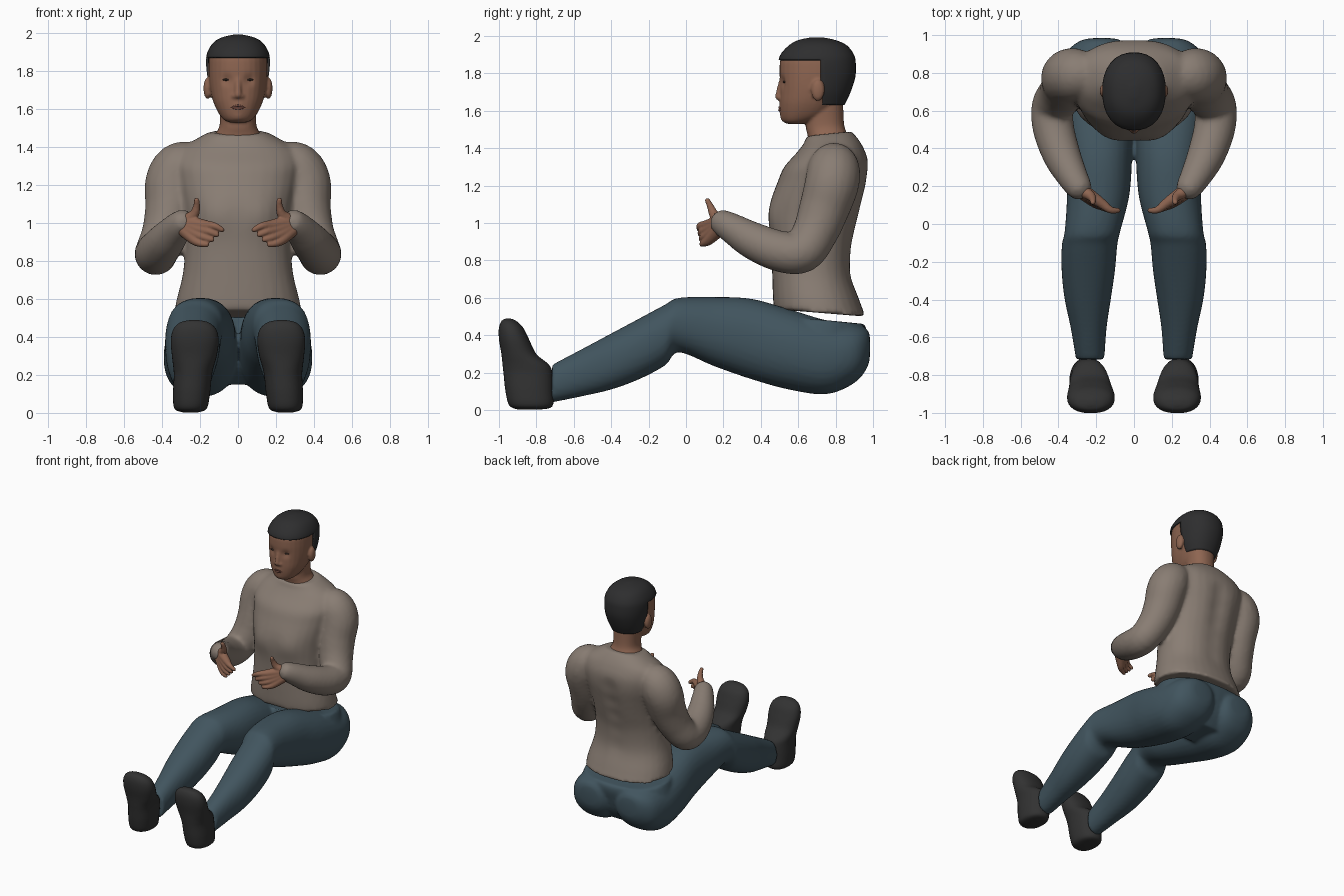
import bpy
import bmesh
from math import cos, sin, pi, exp, radians
from mathutils import Vector, Matrix

if "Cube" in bpy.data.objects:
    bpy.data.objects.remove(bpy.data.objects["Cube"], do_unlink=True)


def material(name, *rgb):
    mat = bpy.data.materials.new(name)
    mat.use_nodes = True
    mat.diffuse_color = (*rgb, 1)
    for node in mat.node_tree.nodes:
        if node.type == "BSDF_PRINCIPLED":
            node.inputs["Base Color"].default_value = (*rgb, 1)
            node.inputs["Roughness"].default_value = 0.8
    return mat


taupe = material("taupe knit", .25, .205, .172)
denim = material("blue denim", .053, .09, .113)
charcoal = material("charcoal shoe", .032, .032, .032)
black = material("black hair", .027, .027, .028)
brown = material("brown skin", .27, .13, .082)
lip_brown = material("lip brown", .17, .07, .052)
dark = material("dark eye", .045, .03, .025)


def spline(rows, sub=5):
    """Catmull-Rom resampling of rows of numbers."""
    rows = [rows[0], *rows, rows[-1]]
    out = []
    for quad in zip(rows, rows[1:], rows[2:], rows[3:]):
        for k in range(sub):
            t = k / sub
            out.append([.5 * (2 * q + (r - p) * t + (2 * p - 5 * q + 4 * r - s) * t * t
                              + (3 * q - p - 3 * r + s) * t ** 3)
                        for p, q, r, s in zip(*quad)])
    return out + [list(rows[-1])]


def skin(bm, frames, power, n=32):
    """Bridge rounded rings, each given by centre and two half axes."""
    rings = []
    for c, u, v in frames:
        ring = []
        for i in range(n):
            a, b = cos(2 * pi * i / n), sin(2 * pi * i / n)
            k = (abs(a) ** power + abs(b) ** power) ** (-1 / power)
            ring.append(bm.verts.new(c + u * a * k + v * b * k))
        rings.append(ring)
    faces = [bm.faces.new(rings[0]), bm.faces.new(rings[-1])]
    for lo, hi in zip(rings, rings[1:]):
        for i in range(n):
            j = (i + 1) % n
            faces.append(bm.faces.new((lo[i], lo[j], hi[j], hi[i])))
    bmesh.ops.recalc_face_normals(bm, faces=faces)


def loft(bm, rows, side=1, power=2.25):
    """Rows: centre x, half width, then y, z of one edge and y, z of the opposite edge."""
    frames = []
    for x, w, y0, z0, y1, z1 in spline(rows):
        a, b = Vector((0, y0, z0)), Vector((0, y1, z1))
        frames.append(((a + b) / 2 + Vector((x * side, 0, 0)), Vector((w, 0, 0)), (b - a) / 2))
    skin(bm, frames, power)


def tube(bm, rows, side=1):
    """Round limb with domed ends. Rows: x, y, z, radius."""
    pts = [(Vector((x * side, y, z)), r) for x, y, z, r in spline(rows)]
    span = pts[-1][0] - pts[0][0]
    axis = min(range(3), key=lambda i: abs(span[i]))
    ref = Vector([float(i == axis) for i in range(3)])
    frames = []
    last = len(pts) - 1
    for i, (p, r) in enumerate(pts):
        t = (pts[min(i + 1, last)][0] - pts[max(i - 1, 0)][0]).normalized()
        u = t.cross(ref).normalized()
        v = t.cross(u)
        domes = {0: (-80, -60, -30, 0), last: (0, 30, 60, 80)}.get(i, (0,))
        for d in domes:
            k = r * cos(radians(d))
            frames.append((p + t * r * sin(radians(d)), u * k, v * k))
    skin(bm, frames, 2, 20)


def blob(bm, centre, size):
    m = Matrix.Translation(centre) @ Matrix.Diagonal((*size, 1))
    bmesh.ops.create_uvsphere(bm, u_segments=20, v_segments=12, radius=1, matrix=m)


def finish(name, bm, mat, voxel=0, relax=5, dents=()):
    """Make the object, fuse its pieces, then press soft dents (x, y, z, radius, push in y)."""
    me = bpy.data.meshes.new(name)
    bm.to_mesh(me)
    bm.free()
    ob = bpy.data.objects.new(name, me)
    bpy.context.scene.collection.objects.link(ob)
    if voxel:
        fuse = ob.modifiers.new("fuse", "REMESH")
        fuse.mode, fuse.voxel_size = "VOXEL", voxel
        soft = ob.modifiers.new("soften", "SMOOTH")
        soft.factor, soft.iterations = .5, relax
        bpy.context.view_layer.update()
        dg = bpy.context.evaluated_depsgraph_get()
        me = bpy.data.meshes.new_from_object(ob.evaluated_get(dg))
        ob.modifiers.clear()
        ob.data = me
    for x, y, z, r, push in dents:
        for v in me.vertices:
            v.co.y += push * exp(-(v.co - Vector((x, y, z))).length_squared / r ** 2)
    me.materials.clear()
    me.materials.append(mat)
    me.shade_smooth()
    return ob


SIDES = (1, -1)

# Sweater: torso and bent sleeves fused together
bm = bmesh.new()
loft(bm, [(0, .335, .47, .54, .96, .5), (0, .325, .465, .6, .93, .58),
          (0, .29, .46, .75, .885, .72), (0, .28, .455, .88, .89, .88),
          (0, .285, .445, 1.02, .925, 1.02), (0, .3, .455, 1.12, .955, 1.14),
          (0, .32, .49, 1.22, .975, 1.24), (0, .33, .525, 1.3, .975, 1.33),
          (0, .3, .595, 1.38, .95, 1.4), (0, .22, .635, 1.435, .92, 1.45),
          (0, .155, .64, 1.465, .885, 1.49)])
for s in SIDES:
    tube(bm, [(.22, .79, 1.32, .11), (.3, .79, 1.29, .14), (.345, .78, 1.21, .145),
              (.355, .74, 1.08, .135), (.385, .69, .95, .122), (.43, .62, .845, .113),
              (.425, .5, .85, .11), (.38, .36, .905, .1), (.325, .25, .97, .082),
              (.295, .2, 1, .072)], s)
dents = [(0, .95, z, .07, -.018) for z in (.75, .87, 1, 1.12, 1.24)]
dents += [(s * .13, .46, 1.04, .09, -.014) for s in SIDES]
finish("sweater", bm, taupe, .015, 5, dents)

# Trousers: pelvis with a sloping waist, plus two outstretched legs
bm = bmesh.new()
loft(bm, [(0, .2, .62, .15, .86, .15), (0, .32, .52, .25, .92, .24), (0, .37, .5, .36, .95, .34),
          (0, .355, .5, .44, .965, .41), (0, .335, .5, .505, .96, .46)])
for s in SIDES:
    loft(bm, [(.17, .03, .985, .31, .985, .37), (.175, .11, .97, .23, .97, .43),
              (.19, .17, .9, .145, .9, .46), (.2, .19, .75, .085, .75, .48),
              (.195, .19, .55, .11, .55, .54), (.185, .175, .35, .165, .35, .595),
              (.19, .165, .15, .235, .15, .605), (.22, .147, -.04, .31, -.04, .6),
              (.235, .147, -.11, .24, -.11, .565), (.242, .141, -.25, .165, -.25, .49),
              (.245, .122, -.4, .11, -.4, .41), (.24, .095, -.55, .075, -.55, .33),
              (.232, .075, -.72, .04, -.715, .243)], s)
finish("trousers", bm, denim, .014, 4)

# Shoes with the toes pointing up
for s, label in zip(SIDES, ("left", "right")):
    bm = bmesh.new()
    loft(bm, [(.25, .04, -.9, .003, -.78, .003), (.25, .085, -.945, .025, -.715, .02),
              (.245, .097, -.965, .1, -.71, .1), (.238, .1, -.975, .19, -.715, .2),
              (.235, .106, -.98, .235, -.735, .245), (.23, .118, -.987, .3, -.8, .3),
              (.228, .126, -1, .38, -.84, .38), (.228, .113, -1, .44, -.87, .44),
              (.23, .075, -.985, .478, -.905, .475), (.23, .02, -.96, .49, -.93, .488)], s)
    finish(label + "_shoe", bm, charcoal)

# Hands: four fingers spread from the wrist, thumb raised
index = [(.29, .19, 1.01), (.18, .115, .99), (.125, .075, .985), (.085, .072, .965)]
little = [(.3, .19, .98), (.235, .13, .915), (.2, .1, .893), (.165, .085, .887)]
for s, label in zip(SIDES, ("left", "right")):
    bm = bmesh.new()
    for f in range(4):
        path = [Vector(a).lerp(Vector(b), f / 3) for a, b in zip(index, little)]
        tube(bm, [(*p, r) for p, r in zip(path, (.04, .028, .019, .014))], s)
    tube(bm, [(.28, .18, 1.01, .035), (.232, .15, 1.045, .026), (.218, .13, 1.09, .018),
              (.218, .115, 1.12, .014)], s)
    finish(label + "_hand", bm, brown, .006, 2)

# Head with neck, nose and ears
bm = bmesh.new()
loft(bm, [(0, .045, .545, 1.53, .62, 1.53), (0, .075, .522, 1.545, .68, 1.545),
          (0, .103, .508, 1.58, .76, 1.58), (0, .131, .502, 1.64, .82, 1.64),
          (0, .146, .503, 1.7, .86, 1.7), (0, .153, .502, 1.76, .88, 1.76),
          (0, .155, .5, 1.82, .893, 1.82), (0, .15, .507, 1.88, .883, 1.88),
          (0, .125, .545, 1.93, .85, 1.93), (0, .06, .62, 1.965, .76, 1.965)])
loft(bm, [(0, .15, .66, 1.41, .88, 1.43), (0, .115, .65, 1.47, .86, 1.48),
          (0, .096, .64, 1.52, .845, 1.53), (0, .1, .64, 1.64, .84, 1.64)])
tube(bm, [(0, .512, 1.77, .012), (0, .502, 1.72, .016), (0, .495, 1.675, .019)])
for s in SIDES:
    blob(bm, (s * .018, .507, 1.668), (.016, .018, .013))
    blob(bm, (s * .16, .705, 1.71), (.022, .036, .058))
dents = [(0, .52, 1.555, .03, -.008), (0, .5, 1.61, .03, -.006)]
dents += [(s * .06, .515, 1.752, .028, .012) for s in SIDES]
finish("head", bm, brown, .008, 3, dents)

# Short hair: a cap shell cut away over the face
bm = bmesh.new()
loft(bm, [(0, .118, .6, 1.632, .848, 1.632), (0, .148, .53, 1.7, .88, 1.7),
          (0, .163, .51, 1.78, .905, 1.78), (0, .169, .495, 1.85, .908, 1.85),
          (0, .161, .505, 1.9, .898, 1.9), (0, .13, .55, 1.95, .86, 1.95),
          (0, .085, .6, 1.978, .8, 1.978), (0, .02, .67, 1.993, .73, 1.993)])
hairline, sideburn = 1.872, .72
for axis, at in ((1, sideburn), (2, hairline)):
    normal = Vector([float(i == axis) for i in range(3)])
    bmesh.ops.bisect_plane(bm, geom=bm.verts[:] + bm.edges[:] + bm.faces[:],
                           plane_co=normal * at, plane_no=normal)
face_side = [f for f in bm.faces if f.calc_center_median().y < sideburn
             and f.calc_center_median().z < hairline]
bmesh.ops.delete(bm, geom=face_side, context="FACES")
hair = finish("hair", bm, black)
shell = hair.modifiers.new("thickness", "SOLIDIFY")
shell.thickness, shell.offset = .012, -1

# Facial details
bm = bmesh.new()
for z, r in ((1.618, .006), (1.604, .007)):
    tube(bm, [(-.042, .514, 1.61, .003), (0, .5, z, r), (.042, .514, 1.61, .003)])
finish("lips", bm, lip_brown)
for s, label in zip(SIDES, ("left", "right")):
    bm = bmesh.new()
    blob(bm, (s * .06, .528, 1.755), (.022, .01, .006))
    finish(label + "_eye", bm, dark)
    bm = bmesh.new()
    tube(bm, [(.03, .509, 1.783, .003), (.062, .52, 1.79, .004), (.095, .537, 1.783, .002)], s)
    finish(label + "_eyebrow", bm, black)
